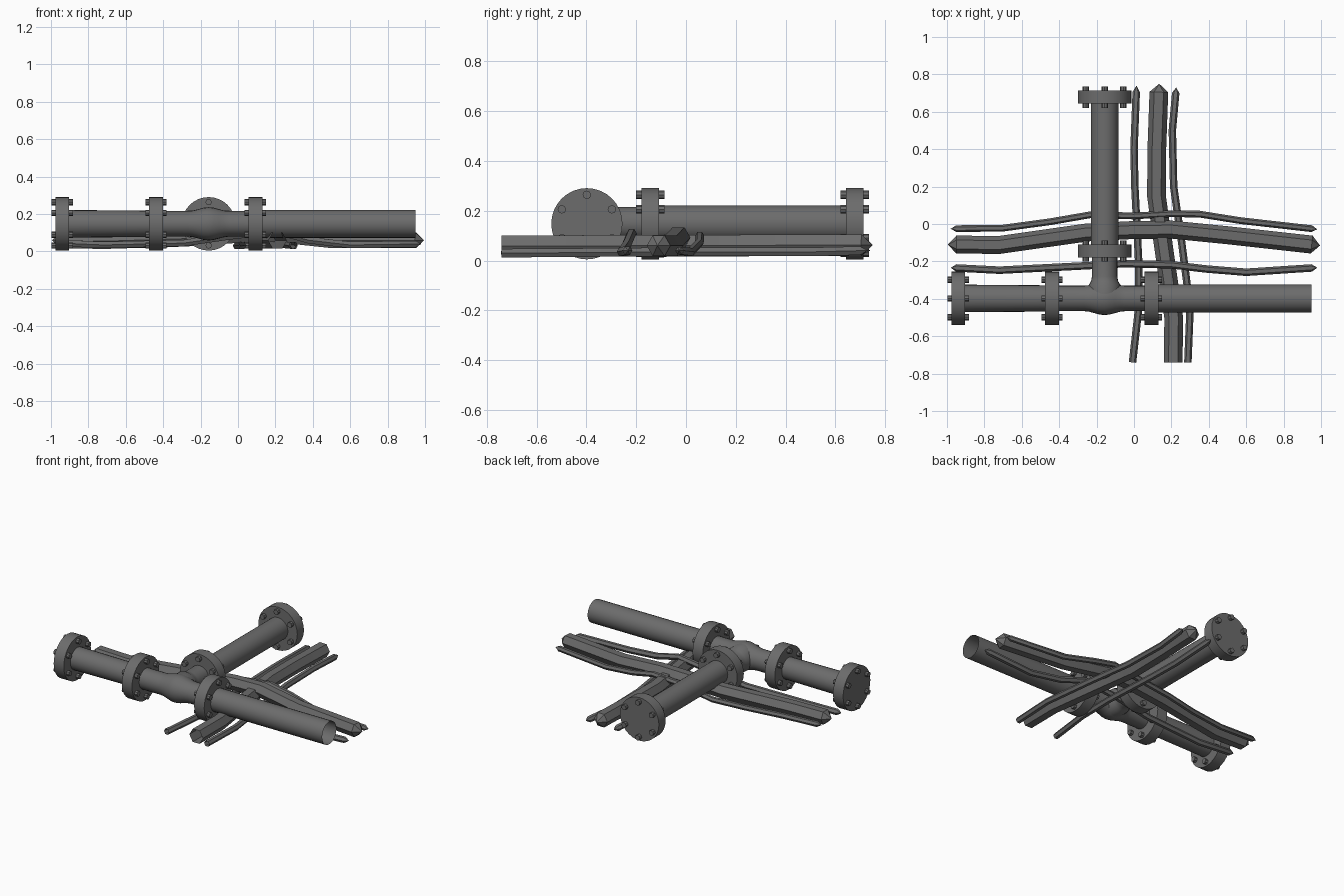
import bpy, bmesh, math
from mathutils import Vector, Matrix

cube = bpy.data.objects.get("Cube")
if cube:
    bpy.data.objects.remove(cube, do_unlink=True)

steel = bpy.data.materials.new("dark_grey_steel")
steel.use_nodes = True
GREY = (0.15, 0.15, 0.15, 1)
steel.diffuse_color = GREY
steel.node_tree.nodes["Principled BSDF"].inputs["Base Color"].default_value = GREY

X, Y = Vector((1, 0, 0)), Vector((0, 1, 0))
AXIS_Y, AXIS_Z, BRANCH_X = -0.398, 0.148, -0.157
RUN = Vector((0, AXIS_Y, AXIS_Z))         # main pipe line, along x
BRANCH = Vector((BRANCH_X, 0, AXIS_Z))    # branch pipe line, along y


def finish(name, bm):
    bmesh.ops.recalc_face_normals(bm, faces=bm.faces)
    mesh = bpy.data.meshes.new(name)
    bm.to_mesh(mesh)
    bm.free()
    mesh.materials.append(steel)
    obj = bpy.data.objects.new(name, mesh)
    bpy.context.collection.objects.link(obj)
    bpy.ops.object.select_all(action="DESELECT")
    obj.select_set(True)
    bpy.context.view_layer.objects.active = obj
    bpy.ops.object.shade_smooth_by_angle(angle=math.radians(40))
    return obj


def loft(bm, centres, radii, axes, sides):
    """Join rings of vertices; a zero radius makes a pointed or closed end."""
    rings = []
    for c, r, d in zip(centres, radii, axes):
        side = d.cross(Vector((0, 0, 1))).normalized()
        up = side.cross(d).normalized()
        count = sides if r else 1
        rings.append([bm.verts.new(c + r * (side * math.cos(a) + up * math.sin(a)))
                      for a in (math.tau * i / sides for i in range(count))])
    for a, b in zip(rings, rings[1:]):
        for i in range(sides):
            j = (i + 1) % sides
            quad = [a[i % len(a)], a[j % len(a)], b[j % len(b)], b[i % len(b)]]
            bm.faces.new(list(dict.fromkeys(quad)))


def lathe(name, origin, axis, profile, sides=24):
    bm = bmesh.new()
    loft(bm, [origin + axis * t for t, r in profile], [r for t, r in profile],
         [axis] * len(profile), sides)
    return finish(name, bm)


def flange(name, origin, axis, mid, half=0.037, bolt_half=0.057):
    """Closed disc with six bolts running through it."""
    bm = bmesh.new()

    def drum(centre, r, h, sides):
        loft(bm, [centre + axis * t for t in (-h, -h, h, h)], (0, r, r, 0), [axis] * 4, sides)

    centre = origin + axis * mid
    drum(centre, 0.143, half, 32)
    for k in range(6):
        spoke = Matrix.Rotation(k * math.tau / 6, 3, axis) @ Vector((0, 0, 0.116))
        drum(centre + spoke, 0.017, bolt_half, 8)
    return finish(name, bm)


def cable(name, radius, points, tip_start, tip_end, tip=0.045):
    """Six-sided cable along a path, with pointed or open ends."""
    pts = [Vector(p) for p in points]
    last = len(pts) - 1
    dirs = [(pts[min(i + 1, last)] - pts[max(i - 1, 0)]).normalized() for i in range(last + 1)]
    radii = [radius] * len(pts)
    if tip_start:
        pts.insert(0, pts[0] - dirs[0] * tip)
        dirs.insert(0, dirs[0])
        radii.insert(0, 0)
    if tip_end:
        pts.append(pts[-1] + dirs[-1] * tip)
        dirs.append(dirs[-1])
        radii.append(0)
    bm = bmesh.new()
    loft(bm, pts, radii, dirs, 6)
    return finish(name, bm)


# Pipes, open at the free end
lathe("left_long_pipe", RUN, X, [(0.09, 0.075), (0.95, 0.075)])
lathe("right_short_pipe", RUN, X, [(-0.94, 0.074), (-0.44, 0.07)])
lathe("branch_pipe", BRANCH, Y, [(-0.14, 0.074), (0.68, 0.074)])

# Tee fitting with a swollen middle
bulge = [(BRANCH_X + 0.11 * s, 0.068 + 0.021 * math.cos(s * math.pi / 2) ** 2)
         for s in (-1, -0.75, -0.5, -0.25, 0, 0.25, 0.5, 0.75, 1)]
lathe("tee_body", RUN, X, [(-0.44, 0.068)] + bulge + [(0.09, 0.068)])
lathe("tee_branch", BRANCH, Y,
      [(AXIS_Y, 0.086), (-0.325, 0.084), (-0.305, 0.072), (-0.28, 0.068), (-0.14, 0.068)])

# Bolted flanges
for name, mid in (("right_end_flange", -0.94), ("right_tee_flange", -0.438),
                  ("left_tee_flange", 0.093)):
    flange(name, RUN, X, mid)
flange("branch_tee_flange", BRANCH, Y, -0.144, 0.035)
flange("branch_end_flange", BRANCH, Y, 0.678, 0.035)

# Cables running side to side, humped over the lower ones
cable("thick_cross_cable", 0.048, [
    (-0.95, -0.11, 0.06), (-0.72, -0.112, 0.055), (-0.25, -0.045, 0.07), (0, -0.032, 0.088),
    (0.2, -0.03, 0.092), (0.5, -0.06, 0.06), (0.95, -0.11, 0.06)], True, True)
cable("back_cross_cable", 0.018, [
    (-0.95, -0.025, 0.045), (-0.7, -0.022, 0.035), (-0.45, 0.012, 0.035), (-0.23, 0.05, 0.045),
    (0, 0.043, 0.08), (0.2, 0.055, 0.1), (0.35, 0.053, 0.07), (0.57, 0.018, 0.035),
    (0.95, -0.025, 0.04)], True, True, 0.03)
cable("front_cross_cable", 0.02, [
    (-0.95, -0.235, 0.045), (-0.72, -0.247, 0.035), (-0.29, -0.225, 0.045),
    (-0.05, -0.212, 0.08), (0.2, -0.218, 0.11), (0.38, -0.24, 0.06), (0.6, -0.258, 0.035),
    (0.95, -0.235, 0.04)], True, True, 0.03)

# Cables running front to back, open at the front
cable("thick_long_cable", 0.05, [
    (0.21, -0.74, 0.058), (0.212, -0.5, 0.058), (0.165, -0.17, 0.06), (0.12, 0.15, 0.06),
    (0.122, 0.4, 0.062), (0.133, 0.705, 0.062)], False, True)
cable("right_long_cable", 0.02, [
    (-0.008, -0.74, 0.03), (0.025, -0.45, 0.032), (0.025, -0.2, 0.035), (0.005, 0.19, 0.035),
    (0, 0.4, 0.035), (0.012, 0.705, 0.04)], False, True, 0.035)
cable("left_long_cable", 0.02, [
    (0.288, -0.74, 0.03), (0.3, -0.45, 0.032), (0.255, -0.1, 0.035), (0.212, 0.2, 0.035),
    (0.205, 0.5, 0.035), (0.223, 0.7, 0.04)], False, True, 0.03)
